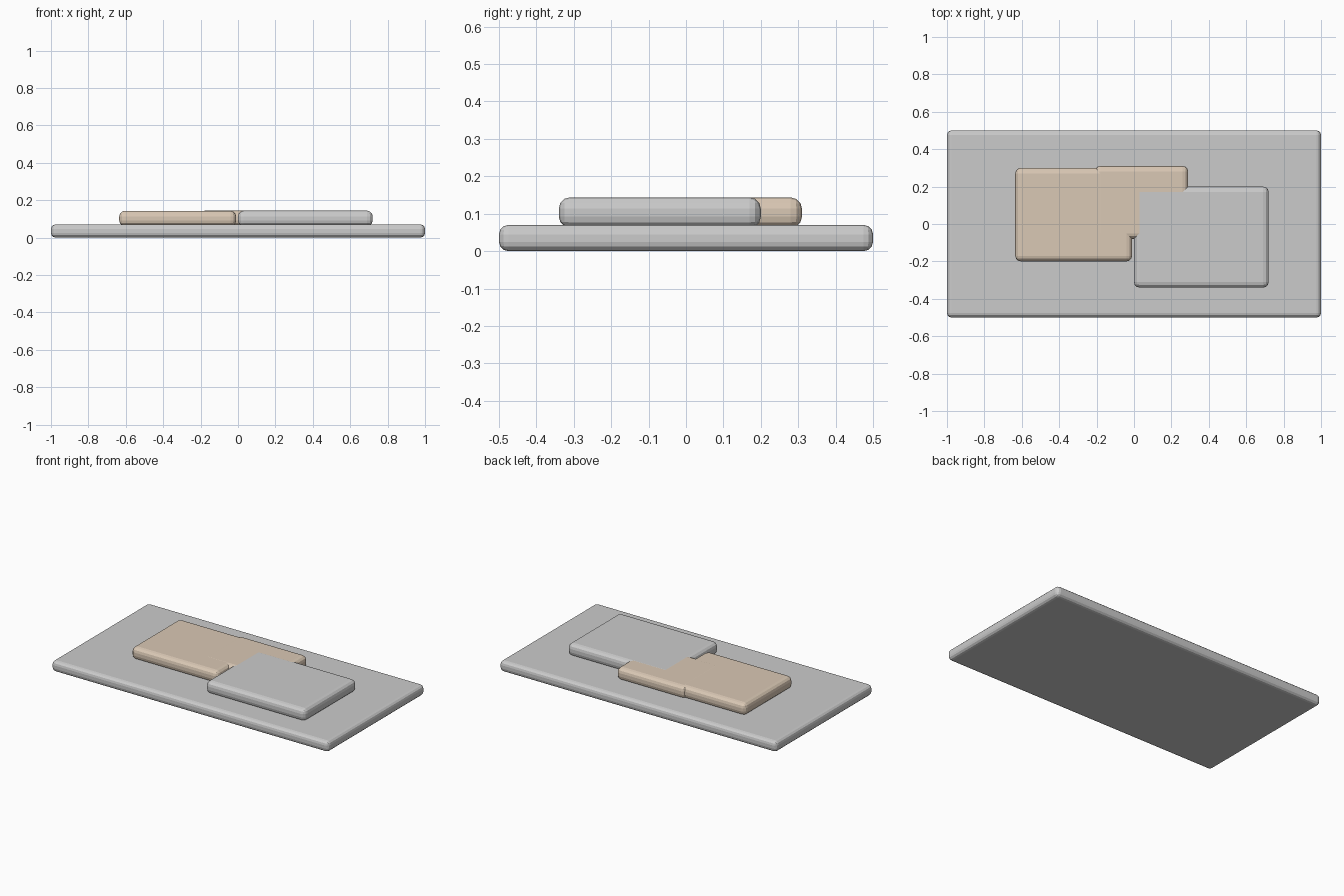
import bpy

if "Cube" in bpy.data.objects:
    bpy.data.objects.remove(bpy.data.objects["Cube"])

tan = bpy.data.materials.new("tan")
tan.diffuse_color = (0.70, 0.58, 0.46, 1)
tan.use_nodes = True
tan.node_tree.nodes["Principled BSDF"].inputs["Base Color"].default_value = tan.diffuse_color


def slab(name, x0, x1, y0, y1, z0, z1, r, mat=None):
    """Box with rounded edges between the given limits."""
    bpy.ops.mesh.primitive_cube_add(
        size=1, location=((x0 + x1) / 2, (y0 + y1) / 2, (z0 + z1) / 2))
    ob = bpy.context.object
    ob.name = name
    ob.scale = (x1 - x0, y1 - y0, z1 - z0)
    bpy.ops.object.transform_apply(location=False, rotation=False, scale=True)
    bev = ob.modifiers.new("rounding", 'BEVEL')
    bev.width = r
    bev.segments = 3
    if mat:
        ob.data.materials.append(mat)
    return ob


# base plate
slab("base_plate", -1.0, 1.0, -0.5, 0.5, 0.0, 0.07, 0.025)

# overlapping raised pads
slab("left_pad", -0.635, -0.01, -0.20, 0.30, 0.062, 0.143, 0.03, tan)
slab("middle_pad", -0.21, 0.29, -0.08, 0.31, 0.062, 0.1434, 0.03, tan)
slab("right_pad", 0.0, 0.72, -0.34, 0.20, 0.062, 0.1438, 0.03)
